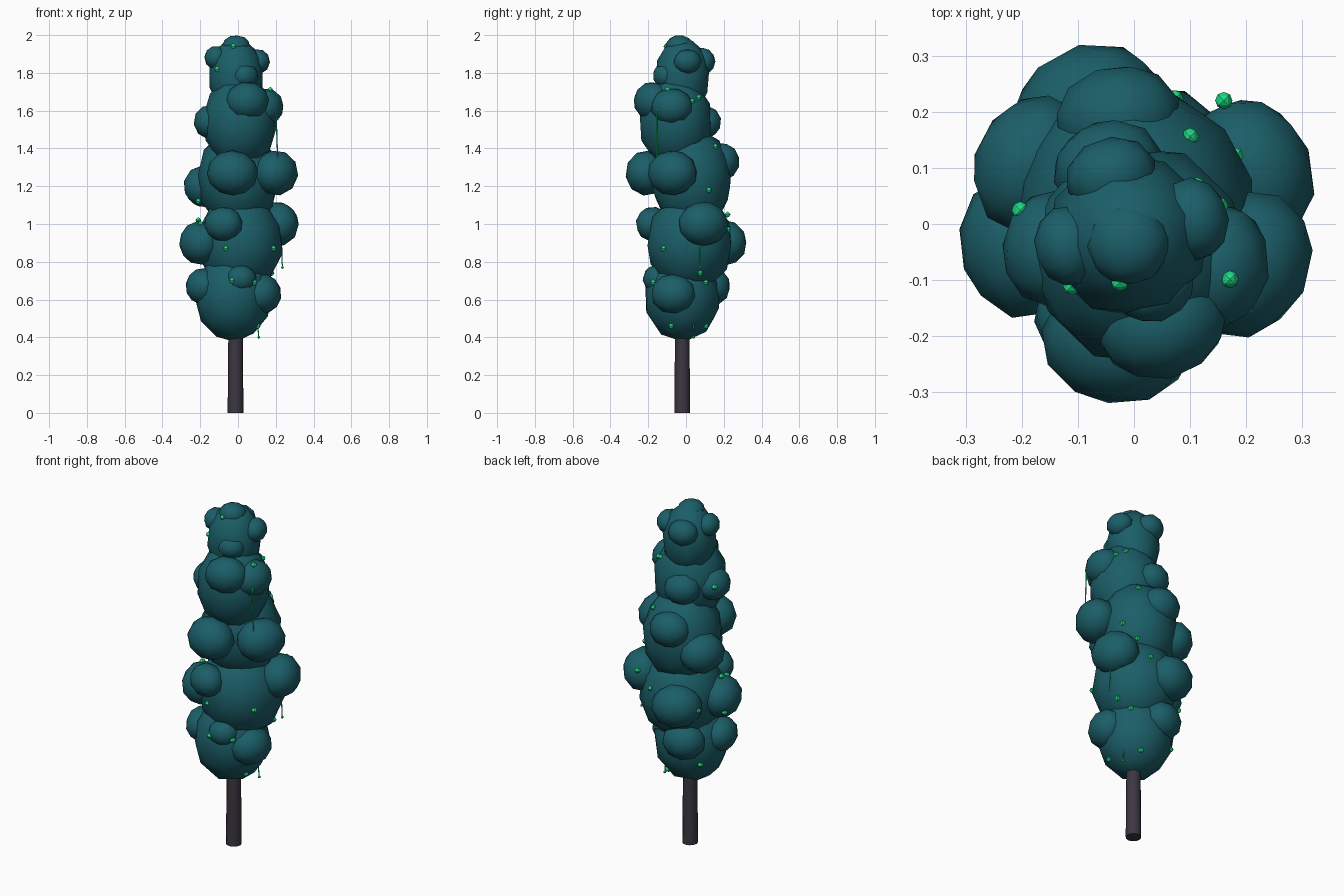
import bpy, bmesh, math, random
from mathutils import Euler, Matrix, Vector
from mathutils.bvhtree import BVHTree

random.seed(4)
cube = bpy.data.objects.get("Cube")
if cube:
    bpy.data.objects.remove(cube, do_unlink=True)


def make_material(name, rgb):
    mat = bpy.data.materials.new(name)
    mat.use_nodes = True
    colour = (*rgb, 1)
    mat.diffuse_color = colour
    mat.node_tree.nodes["Principled BSDF"].inputs["Base Color"].default_value = colour
    return mat


teal = make_material("teal_leaves", (.011, .112, .138))
bark = make_material("dark_bark", (.045, .037, .055))
green = make_material("bright_green", (.012, .72, .23))


def finish(name, bm, mat, smooth):
    mesh = bpy.data.meshes.new(name)
    bm.to_mesh(mesh)
    bm.free()
    mesh.materials.append(mat)
    for poly in mesh.polygons:
        poly.use_smooth = smooth
    obj = bpy.data.objects.new(name, mesh)
    bpy.context.collection.objects.link(obj)
    return obj


def add_blob(bm, centre, radii, turn=0.0):
    """Ellipsoid with randomly turned facets, its first axis pointing along turn."""
    spin = Euler([random.uniform(0, math.tau) for _ in range(3)]).to_matrix().to_4x4()
    place = Matrix.Translation(centre) @ Matrix.Rotation(turn, 4, "Z")
    matrix = place @ Matrix.Diagonal((*radii, 1)) @ spin
    bmesh.ops.create_icosphere(bm, subdivisions=2, radius=1, matrix=matrix)


def add_bud(bm, centre, radius):
    """Octahedron split once and rounded, corners on the diagonals."""
    ball = bmesh.new()
    bmesh.ops.create_uvsphere(ball, u_segments=4, v_segments=2, radius=1,
                              matrix=Matrix.Rotation(math.pi / 4, 4, "Z"))
    bmesh.ops.subdivide_edges(ball, edges=ball.edges[:], cuts=1, use_grid_fill=True)
    for vert in ball.verts:
        vert.co = Vector(centre) + vert.co.normalized() * radius
    mesh = bpy.data.meshes.new("bud_shape")
    ball.to_mesh(mesh)
    ball.free()
    bm.from_mesh(mesh)
    bpy.data.meshes.remove(mesh)


def add_rod(bm, start, end, r_start, r_end, sides):
    start, end = Vector(start), Vector(end)
    axis = end - start
    matrix = Matrix.Translation((start + end) / 2) @ axis.to_track_quat("Z", "Y").to_matrix().to_4x4()
    bmesh.ops.create_cone(bm, cap_ends=True, segments=sides, radius1=r_start,
                          radius2=r_end, depth=axis.length, matrix=matrix)


# Foliage tiers: centre, (width, height), then lobes as (angle, distance, height, size)
tiers = [
    ((-.025, -.02, .62), (.205, .245),
     [(192, .165, .67, .11), (-17, .16, .63, .122), (-73, .145, .71, .083), (110, .165, .67, .118)]),
    ((.01, .02, .9), (.232, .265),
     [(196, .22, .9, .132), (246, .215, 1, .105), (20, .21, 1, .136), (117, .205, .9, .139)]),
    ((0, .03, 1.24), (.217, .275),
     [(263, .24, 1.27, .137), (333, .225, 1.27, .137), (157, .195, 1.2, .128), (100, .16, 1.33, .115)]),
    ((.01, -.055, 1.54), (.198, .25),
     [(-72, .13, 1.65, .118), (-8, .14, 1.62, .113), (176, .16, 1.54, .103), (110, .167, 1.54, .1)]),
    ((-.01, -.02, 1.78), (.146, .21),
     [(-63, .105, 1.785, .073), (190, .11, 1.88, .072), (14, .12, 1.86, .075), (106, .11, 1.86, .083)]),
]

surface = bmesh.new()
for number, (centre, (width, height), lobes) in enumerate(tiers, 1):
    bm = bmesh.new()
    add_blob(bm, centre, (width, width, height))
    for degrees, distance, z, size in lobes:
        angle = math.radians(degrees)
        spot = (centre[0] + distance * math.cos(angle), centre[1] + distance * math.sin(angle), z)
        add_blob(bm, spot, (size * .83, size, size * .88), angle)
    if number == len(tiers):
        add_blob(bm, (-.01, -.035, 1.94), (.075, .075, .06))
    tier = finish(f"foliage_tier_{number}", bm, teal, True)
    surface.from_mesh(tier.data)

# Trunk
bm = bmesh.new()
add_rod(bm, (-.013, -.02, 0), (-.013, -.02, .55), .042, .037, 12)
trunk = finish("trunk", bm, bark, True)
bpy.context.view_layer.objects.active = trunk
trunk.select_set(True)
bpy.ops.object.shade_smooth_by_angle()

# Glowing buds, set on the foliage surface at the given height
buds = [(-.03, -.125, 1.94), (-.125, -.125, 1.82), (.165, -.095, 1.71), (.09, .14, 1.41),
        (.185, .125, 1.18), (.16, .22, 1.05), (.08, .245, .97), (-.3, .04, .85),
        (-.165, .02, 1.56), (-.21, -.02, 1.12), (-.19, -.09, 1), (-.21, -.03, 1.02),
        (-.065, -.19, .87), (.19, -.12, .87), (-.03, -.2, .7), (.08, -.16, .69),
        (.1, -.075, .46), (.2, .085, .74), (.13, .125, .69), (.05, .13, .46),
        (.165, .035, 1.65), (.1, .06, 1.67), (-.18, .16, .9), (-.145, .09, .54)]
tree = BVHTree.FromBMesh(surface)
bm = bmesh.new()
for x, y, z in buds:
    spot = Vector((x, y, z))
    outward = Vector((x, y, 0)).normalized()
    hit = tree.ray_cast(spot + outward, -outward, 1.03)[0]
    add_bud(bm, hit or spot, .0155)
finish("buds", bm, green, False)
surface.free()

# Thin hanging vines with a small bead at the tip
bm = bmesh.new()
for x, y, top, bottom in [(.2, -.155, 1.62, 1.34), (.225, .075, .95, .77), (.1, .04, .5, .4)]:
    tip = (x + .01, y, bottom)
    add_rod(bm, (x, y, top), tip, .004, .003, 5)
    add_bud(bm, tip, .008)
finish("hanging_vines", bm, green, False)
